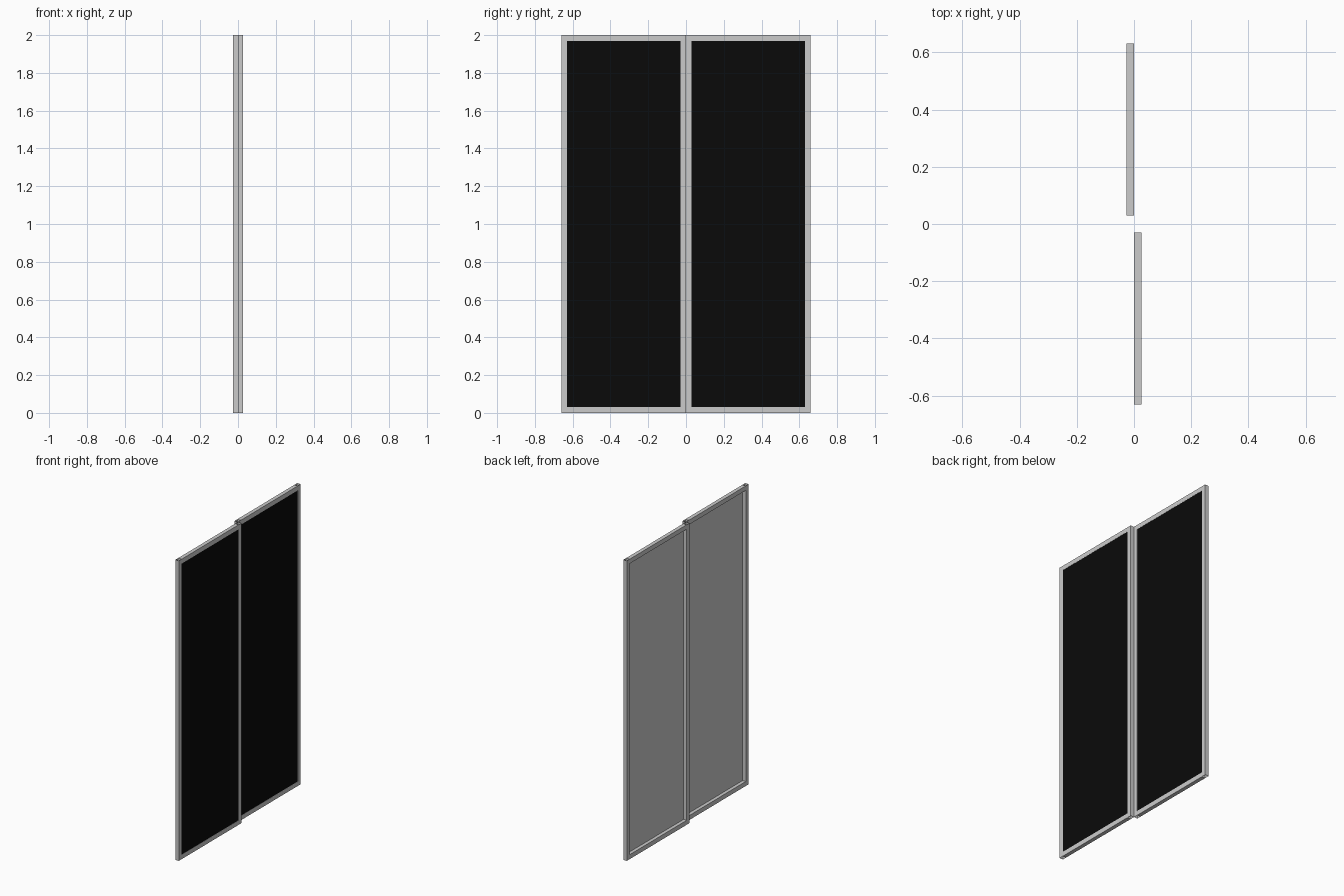
import bpy, bmesh

if "Cube" in bpy.data.objects:
    bpy.data.objects.remove(bpy.data.objects["Cube"])

W, H, D, B = 0.66, 2.0, 0.026, 0.03   # panel width, height, depth, frame bar width

black = bpy.data.materials.new("black_glass")
black.diffuse_color = (0.003, 0.003, 0.003, 1)
black.use_nodes = True
black.node_tree.nodes["Principled BSDF"].inputs["Base Color"].default_value = black.diffuse_color


def tube(name, lo, hi, axis):
    """Box-section bar with open ends along the given axis."""
    bm = bmesh.new()
    bmesh.ops.create_cube(bm, size=1)
    for v in bm.verts:
        v.co = [lo[i] if v.co[i] < 0 else hi[i] for i in range(3)]
    bm.normal_update()
    ends = [f for f in bm.faces if abs(f.normal[axis]) > 0.9]
    bmesh.ops.delete(bm, geom=ends, context='FACES_ONLY')
    finish(name, bm)


def pane(name, x, y0, y1, facing, mat=None):
    """Single sheet filling the frame opening, facing +x or -x."""
    bm = bmesh.new()
    pts = [(y0, B), (y1, B), (y1, H - B), (y0, H - B)][::facing]
    bm.faces.new([bm.verts.new((x, y, z)) for y, z in pts])
    finish(name, bm, mat)


def finish(name, bm, mat=None):
    me = bpy.data.meshes.new(name)
    bm.to_mesh(me)
    bm.free()
    if mat:
        me.materials.append(mat)
    bpy.context.collection.objects.link(bpy.data.objects.new(name, me))


# Two sliding panels on neighbouring tracks
for side, x0, y0 in (("left", 0.0, -W), ("right", -D, 0.0)):
    x1, y1 = x0 + D, y0 + W
    # stiles
    for tag, y in (("near", y0), ("far", y1 - B)):
        tube(f"{side}_{tag}_stile", (x0, y, 0), (x1, y + B, H), 2)
    # rails between the stiles
    for tag, z in (("bottom", 0), ("top", H - B)):
        tube(f"{side}_{tag}_rail", (x0, y0 + B, z), (x1, y1 - B, z + B), 1)
    # dark glass on the outer face, grey backing just behind it
    pane(f"{side}_glass", x1 - 0.001, y0 + B, y1 - B, 1, black)
    pane(f"{side}_backing", x1 - 0.003, y0 + B, y1 - B, -1)
